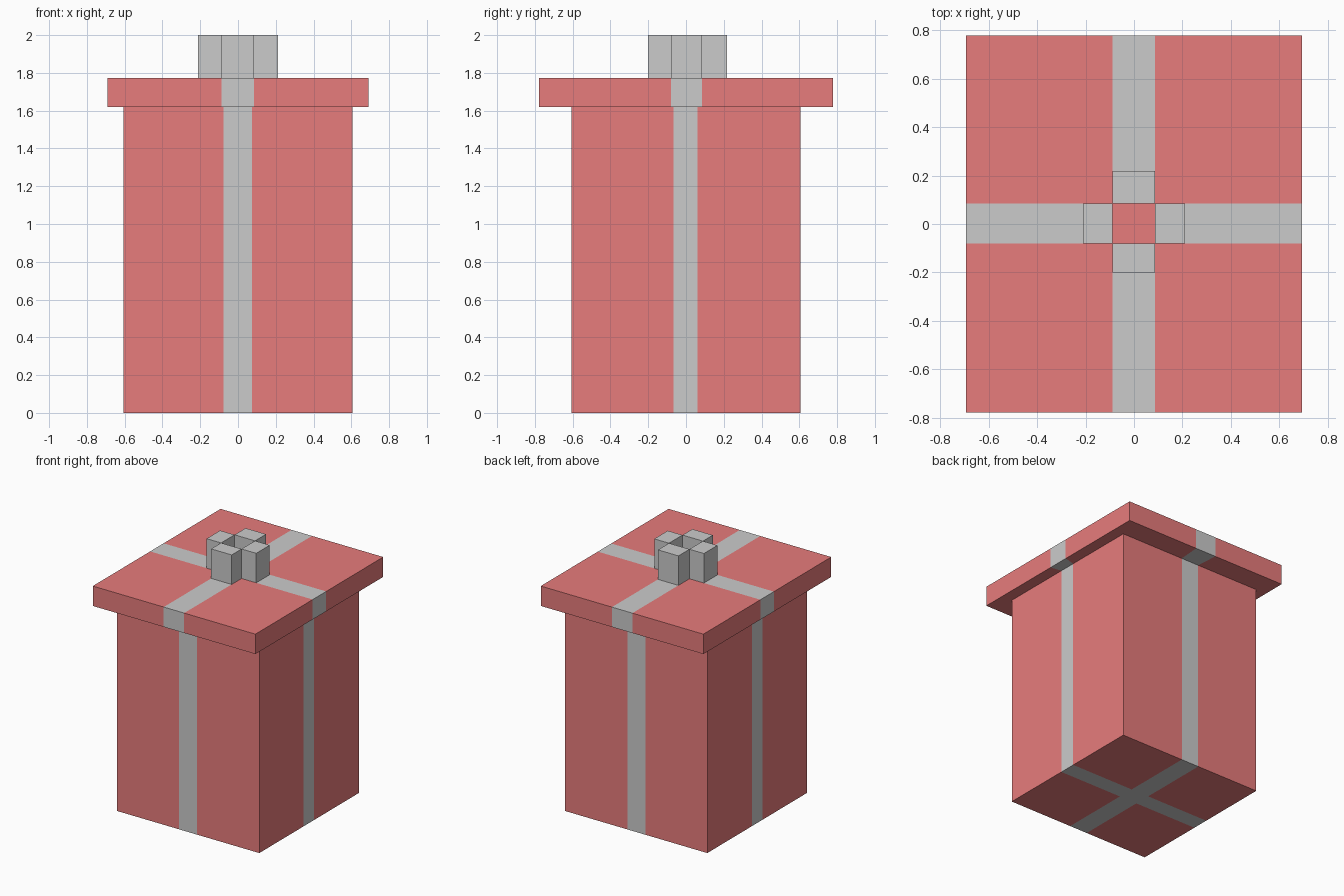
import bpy, bmesh
from mathutils import Vector

if "Cube" in bpy.data.objects:
    bpy.data.objects.remove(bpy.data.objects["Cube"])

RED, GREY = 0, 1
body = ([-0.605, -0.077, 0.073, 0.605], [-0.605, -0.066, 0.062, 0.605])
lid = ([-0.692, -0.088, 0.086, 0.692], [-0.777, -0.08, 0.084, 0.777])
Z_LID, Z_TOP, BOW_HEIGHT = 1.62, 1.773, 0.227

bm = bmesh.new()


def level(plan, z):
    """4 x 4 plan positions at one height, created on demand."""
    made = {}

    def vert(i, j):
        if (i, j) not in made:
            made[i, j] = bm.verts.new((plan[0][i], plan[1][j], z))
        return made[i, j]
    return vert


def face(verts, mat):
    f = bm.faces.new(verts)
    f.material_index = mat
    return f


def cell(lv, i, j, mat):
    return face([lv(i, j), lv(i + 1, j), lv(i + 1, j + 1), lv(i, j + 1)], mat)


# Walls: body side, lid underside, lid edge; the middle third is ribbon
rim = ([(i, 0) for i in range(3)] + [(3, j) for j in range(3)]
       + [(3 - i, 3) for i in range(3)] + [(0, 3 - j) for j in range(3)])
levels = [level(body, 0), level(body, Z_LID), level(lid, Z_LID), level(lid, Z_TOP)]
for lo, hi in zip(levels, levels[1:]):
    for k in range(12):
        a, b = rim[k], rim[(k + 1) % 12]
        face([lo(*a), lo(*b), hi(*b), hi(*a)], GREY if k % 3 == 1 else RED)

# Bottom and top with crossed ribbons (the top centre stays red)
arms = []
for i in range(3):
    for j in range(3):
        cell(levels[0], i, j, GREY if 1 in (i, j) else RED)
        arm = (i == 1) != (j == 1)
        f = cell(levels[3], i, j, GREY if arm else RED)
        if arm:
            arms.append((f, Vector((i - 1, j - 1, 0))))

# Bow: split each ribbon arm near the centre and raise the inner piece
loops = []
for f, d in arms:
    reach = 0.218 if d.y > 0 else 0.2 if d.y < 0 else 0.211
    res = bmesh.ops.bisect_plane(bm, geom=[f] + list(f.edges) + list(f.verts),
                                 plane_co=d * reach + Vector((0, 0, Z_TOP)), plane_no=d)
    pieces = [g for g in res["geom"] if isinstance(g, bmesh.types.BMFace)]
    loops.append(min(pieces, key=lambda p: p.calc_center_median().dot(d)))
for f in loops:
    base = list(f.verts)
    bm.faces.remove(f)
    tip = [bm.verts.new(v.co + Vector((0, 0, BOW_HEIGHT))) for v in base]
    face(tip, GREY)
    for k in range(4):
        n = (k + 1) % 4
        face([base[k], base[n], tip[n], tip[k]], GREY)

# Face directions: bottom cells were wound upward
for f in bm.faces:
    if all(abs(v.co.z) < 1e-6 for v in f.verts):
        f.normal_flip()

mesh = bpy.data.meshes.new("gift_box")
bm.to_mesh(mesh)
bm.free()
red = bpy.data.materials.new("red_paper")
red.diffuse_color = (0.8, 0.2, 0.2, 1)
red.use_nodes = True
red.node_tree.nodes["Principled BSDF"].inputs["Base Color"].default_value = red.diffuse_color
mesh.materials.append(red)
mesh.materials.append(None)
box = bpy.data.objects.new("gift_box", mesh)
bpy.context.collection.objects.link(box)
